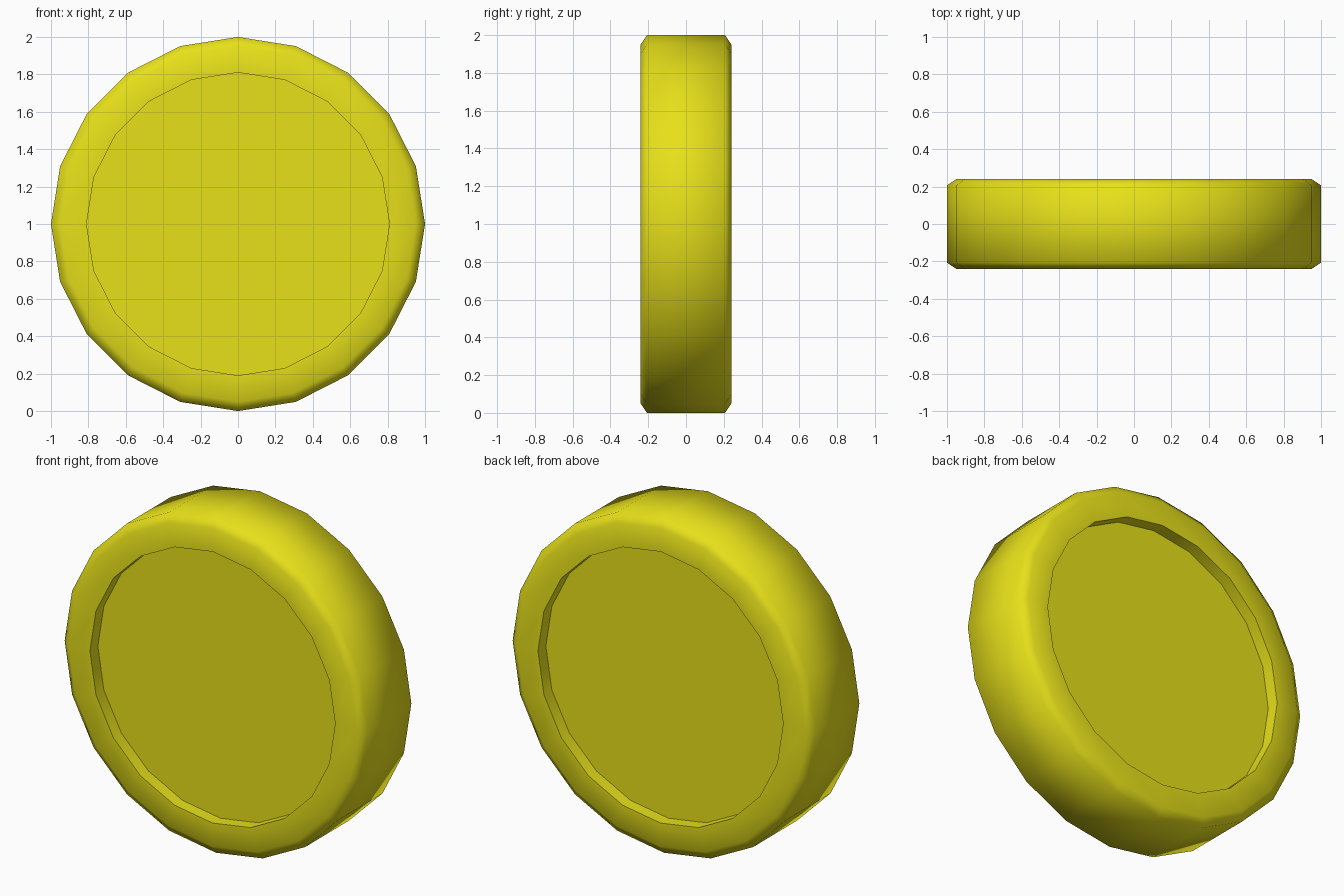
import bpy, bmesh
from math import cos, sin, pi, radians

if "Cube" in bpy.data.objects:
    bpy.data.objects.remove(bpy.data.objects["Cube"])

SIDES = 20
# Half profile (radius, y) from front floor to back floor
half = [(0.81, 0.165), (0.81, 0.24), (0.95, 0.24), (1.0, 0.207)]
profile = [(r, -y) for r, y in half] + [(r, y) for r, y in reversed(half)]

# Disc: profile revolved around the y axis, recessed on both faces
bm = bmesh.new()
rings = [[bm.verts.new((r * cos(2 * pi * i / SIDES), y, 1 + r * sin(2 * pi * i / SIDES)))
          for i in range(SIDES)] for r, y in profile]
for a, b in zip(rings, rings[1:]):
    for i in range(SIDES):
        j = (i + 1) % SIDES
        bm.faces.new((a[i], a[j], b[j], b[i]))
bm.faces.new(rings[0])
bm.faces.new(rings[-1])
bmesh.ops.recalc_face_normals(bm, faces=bm.faces)

mesh = bpy.data.meshes.new("coin")
bm.to_mesh(mesh)
bm.free()
coin = bpy.data.objects.new("coin", mesh)
bpy.context.collection.objects.link(coin)

# Yellow surface
yellow = bpy.data.materials.new("yellow")
yellow.diffuse_color = (0.8, 0.75, 0.01, 1)
yellow.use_nodes = True
yellow.node_tree.nodes["Principled BSDF"].inputs["Base Color"].default_value = yellow.diffuse_color
mesh.materials.append(yellow)

# Smooth rim, sharp recess edges
bpy.context.view_layer.objects.active = coin
coin.select_set(True)
bpy.ops.object.shade_smooth_by_angle(angle=radians(65))
